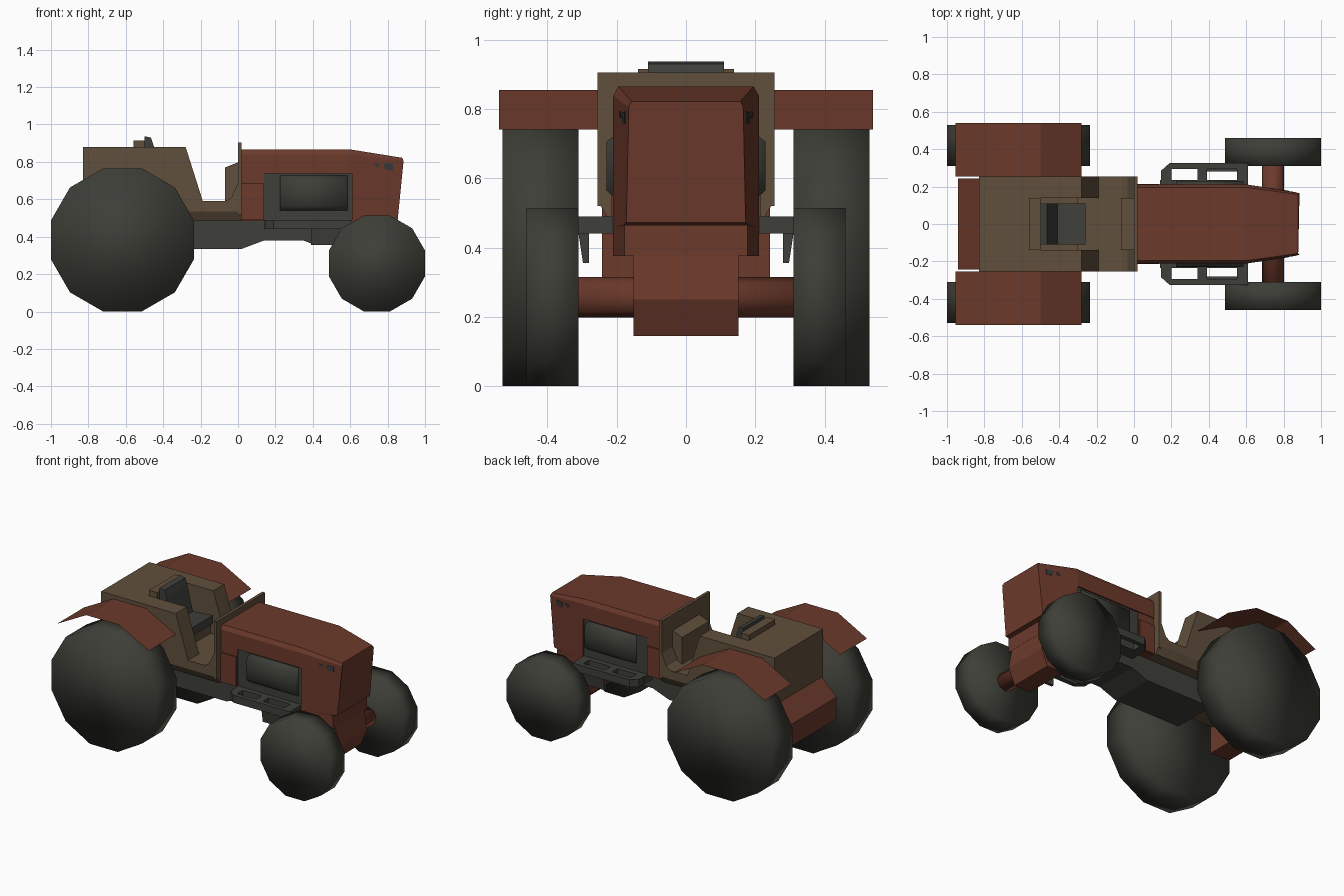
import bpy, bmesh, math

if "Cube" in bpy.data.objects:
    bpy.data.objects.remove(bpy.data.objects["Cube"])


def material(name, rgb):
    m = bpy.data.materials.new(name)
    m.diffuse_color = (*rgb, 1)
    m.use_nodes = True
    m.node_tree.nodes["Principled BSDF"].inputs["Base Color"].default_value = m.diffuse_color
    return m


RED = material("rust red", (0.149, 0.041, 0.024))
BROWN = material("olive brown", (0.117, 0.079, 0.046))
TYRE = material("tyre black", (0.047, 0.048, 0.038))
GREY = material("dark grey", (0.049, 0.051, 0.043))
LAMP = material("lamp grey", (0.033, 0.043, 0.042))


def loft(name, rings, mat, closed=True, smooth=False):
    """Skin a list of equal-length 3D point rings (an open sheet if not closed)."""
    bm = bmesh.new()
    vs = [[bm.verts.new(p) for p in r] for r in rings]
    n = len(rings[0])
    for a, b in zip(vs, vs[1:]):
        for i in range(n if closed else n - 1):
            j = (i + 1) % n
            bm.faces.new((a[i], a[j], b[j], b[i]))
    if closed:
        bm.faces.new(vs[0])
        bm.faces.new(vs[-1])
    bmesh.ops.recalc_face_normals(bm, faces=bm.faces)
    bm.normal_update()
    if not closed and sum(f.normal.z for f in bm.faces) < 0:
        bmesh.ops.reverse_faces(bm, faces=bm.faces)
    for f in bm.faces:
        f.smooth = smooth
    me = bpy.data.meshes.new(name)
    bm.to_mesh(me)
    bm.free()
    me.materials.append(mat)
    ob = bpy.data.objects.new(name, me)
    bpy.context.collection.objects.link(ob)
    return ob


def prism(name, pts, y0, y1, mat, **kw):
    """Side profile (x, z) extruded across y."""
    return loft(name, [[(x, y, z) for x, z in pts] for y in (y0, y1)], mat, **kw)


def box(name, x0, x1, y0, y1, z0, z1, mat):
    return prism(name, [(x0, z0), (x1, z0), (x1, z1), (x0, z1)], y0, y1, mat)


def both(half):
    """Mirror half of a (y, z) section to a closed ring, listed bottom to top."""
    return half + [(-y, z) for y, z in reversed(half)]


def sections(name, items, mat, **kw):
    return loft(name, [[(x, y, z) for y, z in both(h)] for x, h in items], mat, **kw)


def wheel(name, x, apothem, y0, y1):
    r = apothem / math.cos(math.pi / 12)
    pts = [(x + r * math.cos(math.radians(15 + 30 * i)),
            apothem + r * math.sin(math.radians(15 + 30 * i))) for i in range(12)]
    prism(name, pts, y0, y1, TYRE, smooth=True)


# Wheels, fenders, running boards and lamps on both sides
for side, s in (("left", 1), ("right", -1)):
    wheel(side + "_rear_wheel", -0.618, 0.383, s * 0.31, s * 0.53)
    wheel(side + "_front_wheel", 0.743, 0.257, s * 0.31, s * 0.46)

    # sheet fender
    prism(side + "_fender", [(-0.955, 0.74), (-0.74, 0.855), (-0.5, 0.855), (-0.28, 0.74)],
          s * 0.255, s * 0.54, RED, closed=False)

    # running board frame: inner rail, outer rail, cross bars
    box(side + "_board_inner_rail", 0.14, 0.61, s * 0.15, s * 0.235, 0.44, 0.49, GREY)
    box(side + "_board_outer_rail", 0.19, 0.61, s * 0.295, s * 0.325, 0.44, 0.49, GREY)
    for i, (a, b) in enumerate(((0.34, 0.39), (0.55, 0.61))):
        box(f"{side}_board_bar_{i}", a, b, s * 0.23, s * 0.30, 0.44, 0.49, GREY)
    plan = [(0.145, 0.2), (0.2, 0.2), (0.2, 0.3), (0.225, 0.3), (0.225, 0.325),
            (0.19, 0.325), (0.145, 0.285)]
    loft(side + "_board_corner", [[(x, s * y, z) for x, y in plan] for z in (0.44, 0.49)], GREY)
    loft(side + "_board_bracket",
         [[(x, s * 0.28, 0.44), (x, s * 0.31, 0.44), (x, s * 0.297, 0.355), (x, s * 0.28, 0.355)]
          for x in (0.39, 0.55)], GREY)

    # headlight plates lying on the tapering nose side
    def nose_y(x):
        return 0.21 - 0.045 * (x - 0.61) / 0.275 + 0.003
    for i, (x, z, w, h) in enumerate(((0.742, 0.785, 0.012, 0.011), (0.802, 0.778, 0.026, 0.02))):
        ring = [(x - w, z + h * 0.6), (x - w * 0.5, z - h), (x + w, z - h), (x + w, z + h * 0.7)]
        loft(f"{side}_headlight_{i}",
             [[(px, s * (nose_y(px) + o), pz) for px, pz in ring] for o in (-0.006, 0.0)], LAMP)

    # side arm of the cab beside the seat, and curved foot-well end
    prism(side + "_cab_arm", [(-0.56, 0.58), (-0.185, 0.58), (-0.28, 0.88), (-0.56, 0.88)],
          s * 0.14, s * 0.255, BROWN)
    prism(side + "_footwell_end", [(-0.075, 0.585), (-0.035, 0.61), (0.0, 0.69), (0.0, 0.585)],
          s * 0.14, s * 0.255, BROWN)

# Cab body: rear box, floor with tapered underside, dash plate and console
box("cab_rear", -0.83, -0.56, -0.255, 0.255, 0.56, 0.88, BROWN)
sections("cab_floor", [(x, [(0.225, 0.485), (0.255, 0.535), (0.255, 0.592)])
                       for x in (-0.83, 0.02)], BROWN)
box("dash_plate", 0.0, 0.02, -0.255, 0.255, 0.52, 0.905, BROWN)
prism("dash_console", [(-0.07, 0.58), (0.005, 0.58), (0.005, 0.80), (-0.07, 0.77)],
      -0.14, 0.14, BROWN)

# Seat and its surround
box("seat_surround", -0.56, -0.50, -0.138, 0.138, 0.58, 0.915, BROWN)
box("seat_base", -0.50, -0.30, -0.14, 0.14, 0.58, 0.69, BROWN)
prism("seat", [(-0.5, 0.68), (-0.26, 0.68), (-0.26, 0.735), (-0.41, 0.72), (-0.45, 0.885),
               (-0.465, 0.93), (-0.5, 0.937)], -0.11, 0.11, GREY)

# Rear housing
prism("rear_housing", [(-0.83, 0.565), (-0.94, 0.46), (-0.94, 0.315), (-0.80, 0.315),
                       (-0.80, 0.565)], -0.243, 0.243, RED)

# Front axle and its carrier
ring = [(0.743 + 0.058 * math.cos(math.pi * i / 4), 0.257 + 0.058 * math.sin(math.pi * i / 4))
        for i in range(8)]
prism("front_axle", ring, -0.33, 0.33, RED, smooth=True)
prism("axle_carrier", [(0.62, 0.40), (0.62, 0.20), (0.68, 0.145), (0.80, 0.145), (0.845, 0.25),
                       (0.82, 0.40)], -0.152, 0.152, RED)

# Chassis and engine
prism("chassis", [(-0.47, 0.335), (0.02, 0.335), (0.14, 0.38), (0.35, 0.38), (0.40, 0.36),
                  (0.66, 0.36), (0.66, 0.49), (-0.47, 0.49)], -0.15, 0.15, GREY)
box("engine_block", 0.14, 0.61, -0.2, 0.2, 0.46, 0.745, GREY)
sections("engine_side_cover", [(x, [(0.195, 0.535), (0.23, 0.565), (0.23, 0.705), (0.195, 0.732)])
                               for x in (0.225, 0.585)], TYRE, smooth=True)

# Hood: long upper cover, rear side panel, tapered nose, lower grille base
sections("hood_top", [(x, [(0.21, 0.738), (0.21, 0.838), (0.195, 0.865)])
                      for x in (0.02, 0.61)], RED)
box("hood_rear_panel", 0.02, 0.14, -0.205, 0.205, 0.485, 0.745, RED)
sections("hood_rear_trim", [(x, [(0.215, 0.49), (0.215, 0.685)]) for x in (0.02, 0.135)], RED)
loft("hood_nose", [
    [(0.61, y, z) for y, z in both([(0.21, 0.44), (0.21, 0.838), (0.195, 0.865)])],
    [(x, y, z) for x, (y, z) in zip((0.852, 0.885, 0.878, 0.878, 0.885, 0.852),
                                    both([(0.172, 0.472), (0.165, 0.805), (0.157, 0.822)]))],
], RED)
sections("nose_base", [(0.61, [(0.21, 0.375), (0.21, 0.46)]),
                       (0.825, [(0.178, 0.375), (0.178, 0.465)])], RED)
